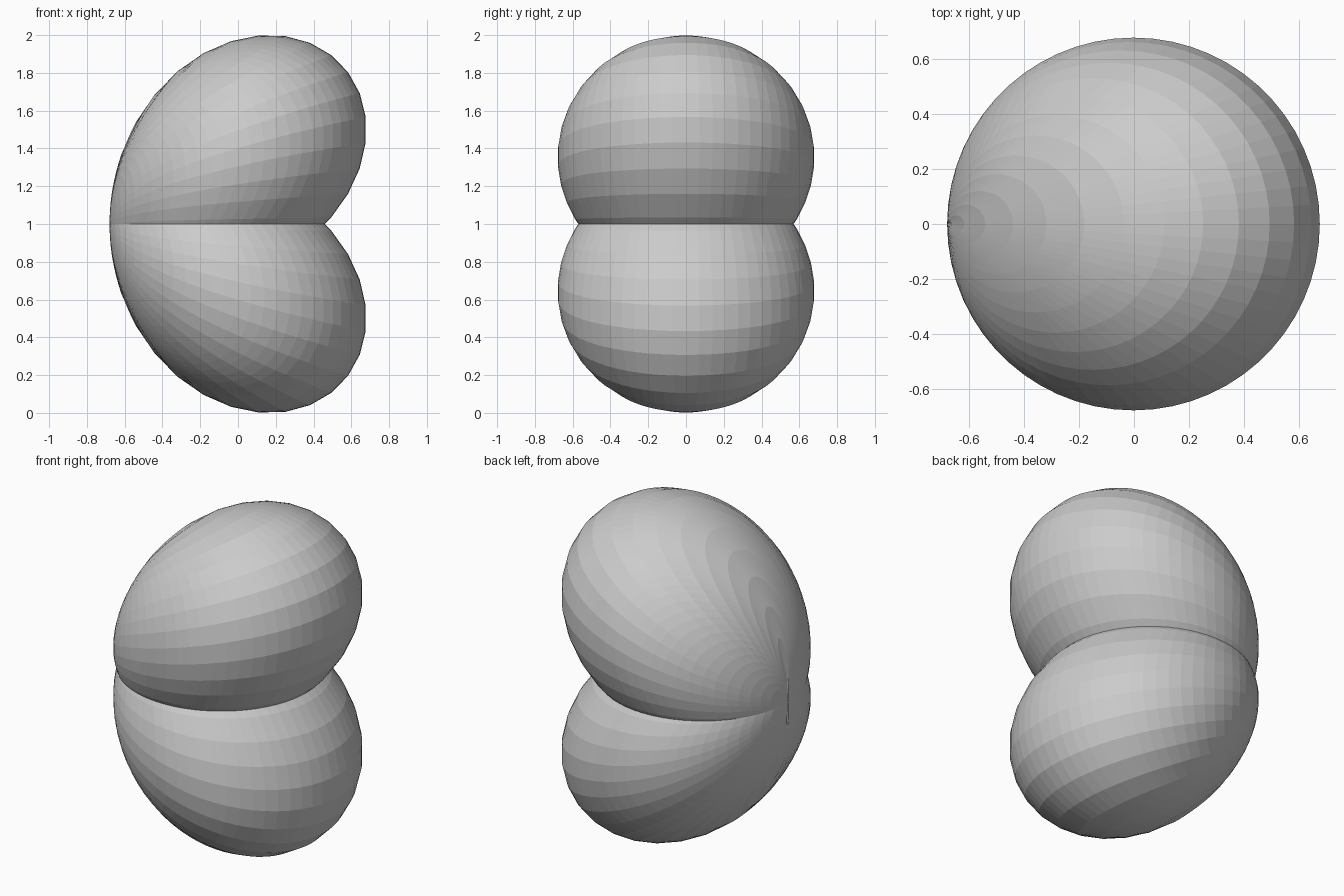
import bpy, bmesh
from math import sin, cos, pi

if "Cube" in bpy.data.objects:
    bpy.data.objects.remove(bpy.data.objects["Cube"])

R = 0.68          # radius seen from above
A, C = 1.25, 0.5  # height of the two lobes
ROWS, COLS = 29, 120


def surface(s, w):
    """Nested circles that all touch at (-R, 0, 1), lifted into two lobes."""
    k = 2 * R * sin(s) ** 2
    return (-R + k * cos(w) ** 2,
            k * cos(w) * sin(w),
            1 + sin(s) * cos(w) * (A * cos(s) + C))


# Self-crossing two-lobed surface, mapped from a sphere grid
bm = bmesh.new()
first = bm.verts.new(surface(0, 0))
rings = [[bm.verts.new(surface(pi * i / ROWS, 2 * pi * j / COLS)) for j in range(COLS)]
         for i in range(1, ROWS)]
last = bm.verts.new(surface(pi, 0))

for j in range(COLS):
    n = (j + 1) % COLS
    bm.faces.new((first, rings[0][j], rings[0][n]))
    bm.faces.new((last, rings[-1][n], rings[-1][j]))
    for a, b in zip(rings, rings[1:]):
        bm.faces.new((a[j], b[j], b[n], a[n]))

bmesh.ops.recalc_face_normals(bm, faces=bm.faces[:])
mesh = bpy.data.meshes.new("two_lobed_surface")
bm.to_mesh(mesh)
bm.free()
obj = bpy.data.objects.new("two_lobed_surface", mesh)
bpy.context.collection.objects.link(obj)
